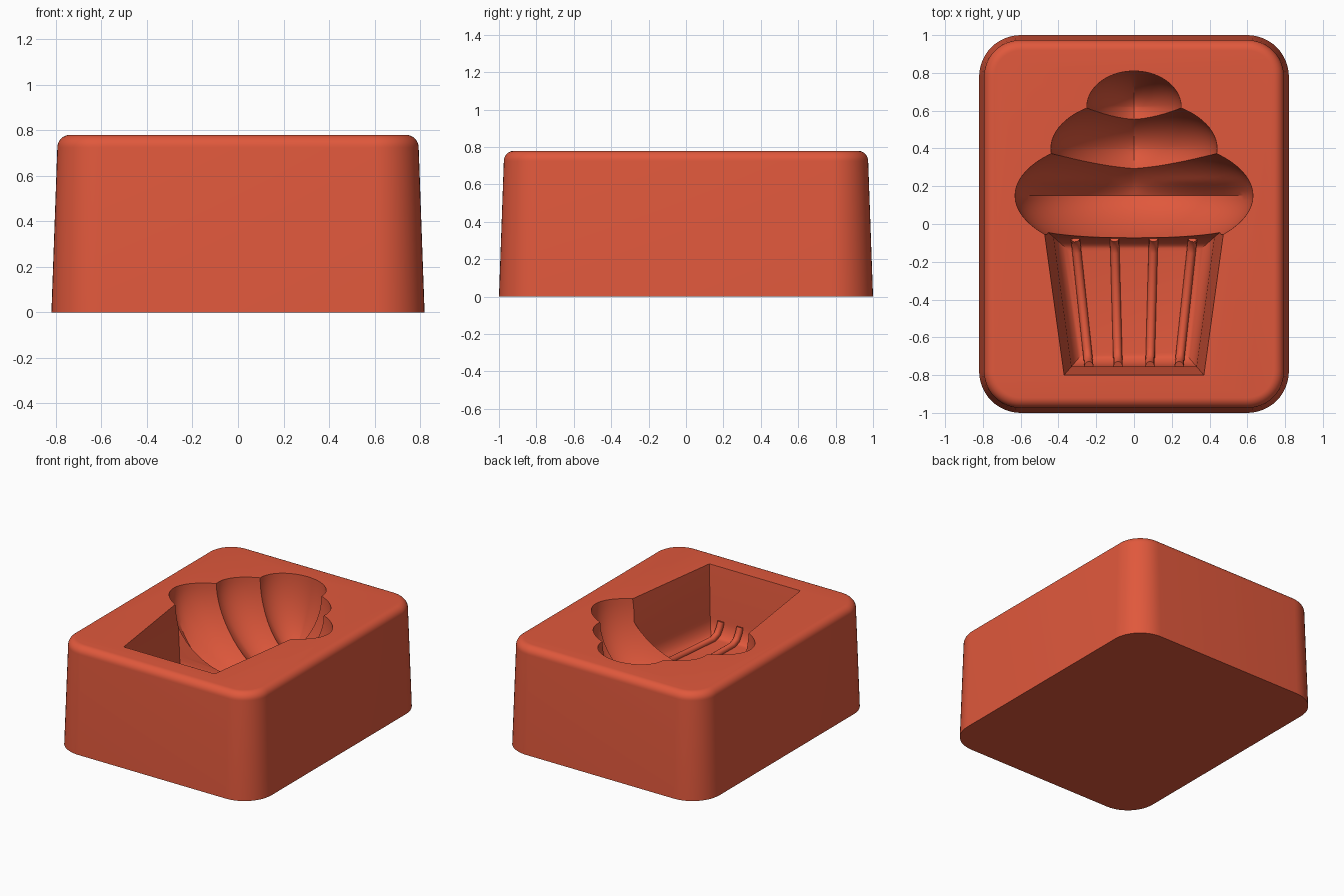
import bpy, bmesh, math
from mathutils import Vector

cube = bpy.data.objects.get("Cube")
if cube:
    bpy.data.objects.remove(cube, do_unlink=True)

mat = bpy.data.materials.new("coral red")
mat.use_nodes = True
colour = (0.745, 0.098, 0.045, 1)
mat.diffuse_color = colour
mat.node_tree.nodes["Principled BSDF"].inputs["Base Color"].default_value = colour

TOP = 0.78


def make_object(name, bm):
    bmesh.ops.recalc_face_normals(bm, faces=bm.faces)
    mesh = bpy.data.meshes.new(name)
    bm.to_mesh(mesh)
    bm.free()
    mesh.materials.append(mat)
    obj = bpy.data.objects.new(name, mesh)
    bpy.context.collection.objects.link(obj)
    return obj


def loft(name, rings):
    """Skin a stack of closed rings and cap both ends."""
    bm = bmesh.new()
    loops = [[bm.verts.new(p) for p in ring] for ring in rings]
    for a, b in zip(loops, loops[1:]):
        for i in range(len(a)):
            j = (i + 1) % len(a)
            bm.faces.new((a[i], a[j], b[j], b[i]))
    bm.faces.new(loops[0])
    bm.faces.new(loops[-1])
    return make_object(name, bm)


def rounded_rect(hx, hy, r, z, steps=12):
    points = []
    for k, (sx, sy) in enumerate([(1, 1), (-1, 1), (-1, -1), (1, -1)]):
        for i in range(steps + 1):
            a = math.pi / 2 * (k + i / steps)
            points.append((sx * (hx - r) + r * math.cos(a),
                           sy * (hy - r) + r * math.sin(a), z))
    return points


def cup_ring(inset, z):
    """Tapered outline of the cake cup, shrunk inwards by inset."""
    front, back = -0.8 + inset, -0.025 - inset
    width = lambda y: 0.37 + (y + 0.8) * 0.138 - inset
    return [(-width(front), front, z), (width(front), front, z),
            (width(back), back, z), (-width(back), back, z)]


def frosting_lobe(name, y, radii, keel_x, keel_y, ramp):
    """Ellipsoid whose lower half is pinched to a soft keel."""
    bm = bmesh.new()
    bmesh.ops.create_uvsphere(bm, u_segments=72, v_segments=40, radius=1)
    for v in bm.verts:
        x, dy, z = v.co
        if z < 0:
            side = min(1, max(0, dy * 4)) if ramp else 1
            z *= 1 - keel_x * abs(x) * side - keel_y * abs(dy)
        v.co = Vector((x * radii[0], y + dy * radii[1], TOP + 0.004 + z * radii[2]))
    return make_object(name, bm)


def smooth(obj, angle):
    bpy.ops.object.select_all(action='DESELECT')
    obj.select_set(True)
    bpy.context.view_layer.objects.active = obj
    bpy.ops.object.shade_smooth_by_angle(angle=math.radians(angle))


# Drafted block with rounded corners and a rolled top edge
fillet = 0.055
rings = [rounded_rect(0.82, 1.0, 0.22, 0)]
for i in range(9):
    a = math.pi / 2 * i / 8
    inset = 0.026 + fillet * (1 - math.cos(a))
    rings.append(rounded_rect(0.82 - inset, 1 - inset, 0.22 - inset,
                              TOP - fillet + fillet * math.sin(a)))
block = loft("mould_block", rings)

# Cavity cutters: cup with filleted floor, then three frosting lobes
profile = [(0, 0.9), (0, TOP), (0.045, 0.42)]
for i in range(1, 8):
    a = math.pi / 2 * i / 7
    profile.append((0.045 + 0.075 * (1 - math.cos(a)), 0.42 - 0.12 * math.sin(a)))
cutters = [
    loft("cup_cutter", [cup_ring(*p) for p in profile]),
    frosting_lobe("lower_lobe_cutter", 0.15, (0.63, 0.31, 0.64), 0.2, 0.15, True),
    frosting_lobe("middle_lobe_cutter", 0.40, (0.44, 0.26, 0.59), 0.28, 0.05, False),
    frosting_lobe("top_lobe_cutter", 0.62, (0.25, 0.19, 0.5), 0.25, 0.05, False),
]
bpy.context.view_layer.objects.active = block
for cutter in cutters:
    cutter.hide_render = True
    mod = block.modifiers.new("cavity", 'BOOLEAN')
    mod.operation = 'DIFFERENCE'
    mod.solver = 'EXACT'
    mod.object = cutter
    bpy.ops.object.modifier_apply(modifier=mod.name)
for cutter in cutters:
    bpy.data.objects.remove(cutter, do_unlink=True)
smooth(block, 25)

# Raised pleat ribs along the cup floor, hooking up both end walls
rib_path = [(-0.075, 0.365), (-0.1, 0.33), (-0.15, 0.307), (-0.4, 0.305),
            (-0.66, 0.307), (-0.71, 0.33), (-0.735, 0.37), (-0.75, 0.41)]
for n, (x_back, x_front) in enumerate([(-0.31, -0.24), (-0.103, -0.085),
                                       (0.103, 0.085), (0.31, 0.24)]):
    curve = bpy.data.curves.new("rib_curve", 'CURVE')
    curve.dimensions = '3D'
    curve.bevel_depth = 0.024
    curve.bevel_resolution = 3
    curve.use_fill_caps = True
    spline = curve.splines.new('POLY')
    spline.points.add(len(rib_path) - 1)
    for point, (y, z) in zip(spline.points, rib_path):
        t = (y + 0.08) / -0.66
        point.co = (x_back + (x_front - x_back) * t, y, z, 1)
    temp = bpy.data.objects.new("rib_curve", curve)
    bpy.context.collection.objects.link(temp)
    bpy.context.view_layer.update()
    mesh = bpy.data.meshes.new_from_object(
        temp.evaluated_get(bpy.context.evaluated_depsgraph_get()))
    bpy.data.objects.remove(temp, do_unlink=True)
    mesh.materials.clear()
    mesh.materials.append(mat)
    rib = bpy.data.objects.new(f"cup_rib_{n + 1}", mesh)
    bpy.context.collection.objects.link(rib)
    smooth(rib, 40)
